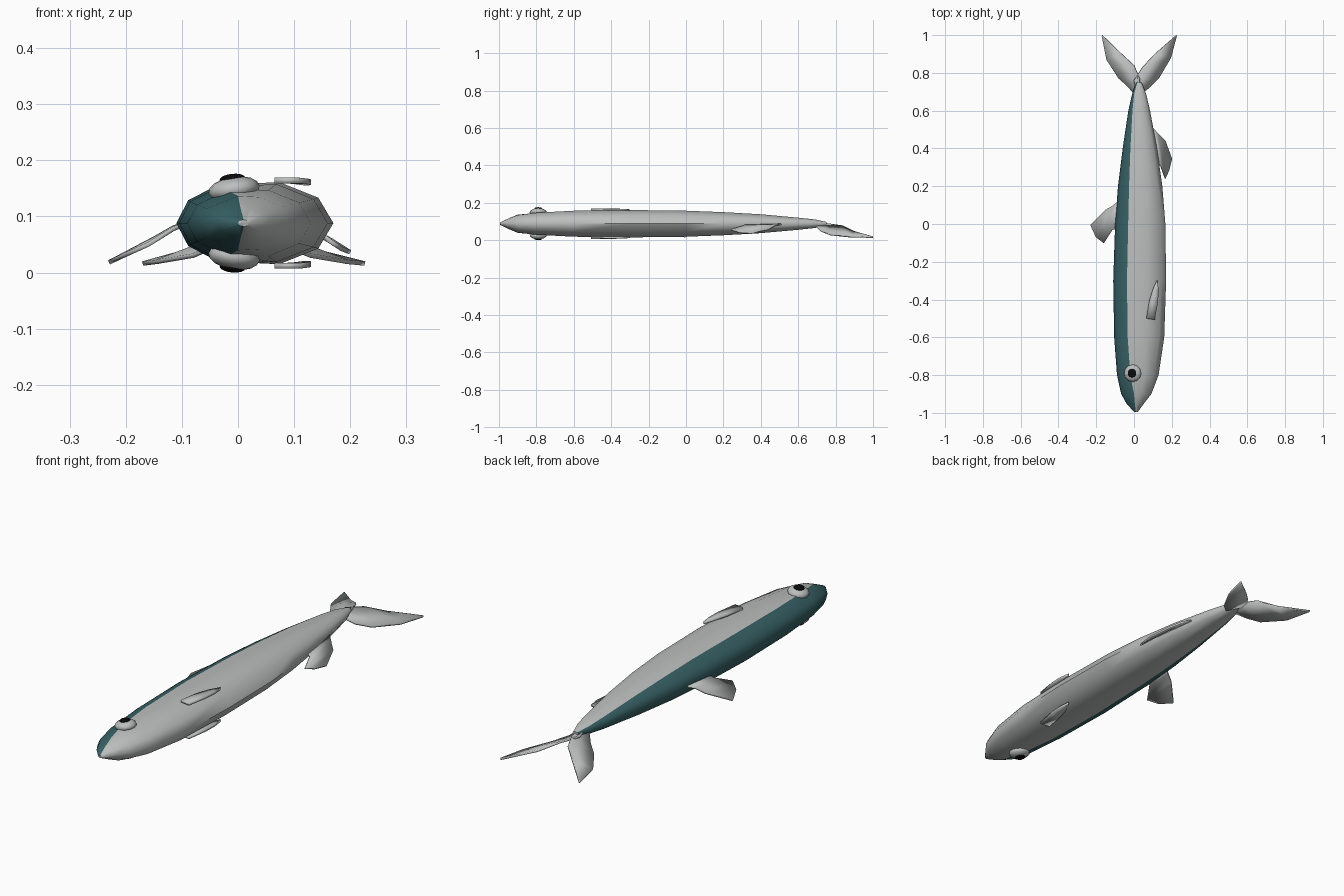
import bpy, math

def material(name, rgb):
    m = bpy.data.materials.new(name)
    m.diffuse_color = (*rgb, 1)
    return m

SILVER = material("silver grey", (0.50, 0.52, 0.51))
TEAL = material("dark teal", (0.038, 0.12, 0.13))
BLACK = material("pupil black", (0.003, 0.003, 0.003))
MID = 0.088  # height of the fish's mirror plane (it lies on its side)

def make(name, verts, faces, mats):
    me = bpy.data.meshes.new(name)
    me.from_pydata(verts, [], faces)
    for m in mats:
        me.materials.append(m)
    ob = bpy.data.objects.new(name, me)
    bpy.context.collection.objects.link(ob)
    return ob

def smooth(ob, angle):
    bpy.ops.object.select_all(action='DESELECT')
    ob.select_set(True)
    bpy.context.view_layer.objects.active = ob
    bpy.ops.object.shade_smooth_by_angle(angle=math.radians(angle))

# Body: ten-sided rings; y, left x, right x, half height, colour boundary (-1..1)
stations = [
    (-0.995, 0.000, 0.020, 0.006, 0.0), (-0.95, -0.040, 0.053, 0.028, -0.05),
    (-0.90, -0.068, 0.092, 0.049, -0.15), (-0.80, -0.090, 0.130, 0.062, -0.36),
    (-0.60, -0.105, 0.160, 0.073, -0.46), (-0.30, -0.110, 0.170, 0.077, -0.48),
    (0.00, -0.100, 0.166, 0.073, -0.48), (0.20, -0.085, 0.150, 0.065, -0.50),
    (0.40, -0.060, 0.122, 0.053, -0.55), (0.60, -0.030, 0.085, 0.034, -0.62),
    (0.69, -0.010, 0.064, 0.024, -0.70), (0.75, 0.012, 0.040, 0.010, -0.6)]
verts, faces = [], []
for y, x0, x1, h, b in stations:
    split = math.acos(b)
    half = [0, math.radians(36), math.radians(72), split, math.radians(148), math.pi]
    ring = half + [-a for a in reversed(half[1:-1])]
    for a in ring:
        verts.append(((x0 + x1) / 2 + (x1 - x0) / 2 * math.cos(a), y, MID + h * math.sin(a)))
for i in range(len(stations) - 1):
    for k in range(10):
        n = (k + 1) % 10
        faces.append((i * 10 + k, i * 10 + n, i * 10 + 10 + n, i * 10 + 10 + k))
faces += [tuple(range(9, -1, -1)), tuple(range(len(verts) - 10, len(verts)))]
body = make("body", verts, faces, [SILVER, TEAL])
for i, p in enumerate(body.data.polygons):
    if i < len(faces) - 2 and 3 <= i % 10 <= 6:
        p.material_index = 1  # dark back
smooth(body, 60)

# Fins: a strip between two edges, thickened
def fin(name, edge_a, edge_b, thick=0.008):
    n = len(edge_a)
    ob = make(name, edge_a + edge_b,
              [(i, i + 1, n + i + 1, n + i) for i in range(n - 1)], [SILVER])
    mod = ob.modifiers.new("thickness", 'SOLIDIFY')
    mod.thickness = thick
    mod.offset = 0
    smooth(ob, 40)
    return ob

fin("dorsal_fin",
    [(-0.085, 0.12, .09), (-0.115, 0.095, .08), (-0.15, 0.075, .06), (-0.23, -0.005, .018)],
    [(-0.085, -0.03, .09), (-0.115, -0.03, .078), (-0.16, -0.10, .05), (-0.20, -0.07, .032)])
fin("anal_fin",
    [(0.10, 0.51, .085), (0.125, 0.48, .08), (0.165, 0.44, .058), (0.20, 0.345, .036)],
    [(0.12, 0.32, .085), (0.14, 0.31, .076), (0.165, 0.24, .055), (0.185, 0.285, .042)])
fin("tail_fin_left",
    [(0.03, 0.70, .095), (0.03, 0.77, .085), (0.0, 0.84, .075), (-0.065, 0.90, .045), (-0.168, 1.0, .016)],
    [(0.0, 0.69, .08), (-0.035, 0.73, .05), (-0.08, 0.77, .03), (-0.145, 0.87, .019), (-0.17, 0.995, .016)])
fin("tail_fin_right",
    [(0.01, 0.70, .095), (0.0, 0.76, .085), (0.045, 0.83, .075), (0.11, 0.90, .045), (0.224, 1.0, .016)],
    [(0.04, 0.69, .08), (0.08, 0.72, .05), (0.13, 0.77, .03), (0.195, 0.88, .019), (0.226, 0.995, .016)])

# Parts on both flanks: pectoral fins, eyes and pupils
def squashed_ball(name, loc, size, mat, tilt):
    bpy.ops.mesh.primitive_uv_sphere_add(segments=12, ring_count=8, radius=1, location=loc,
                                         scale=size, rotation=(0, tilt, 0))
    ob = bpy.context.object
    ob.name = name
    ob.data.materials.append(mat)
    smooth(ob, 60)

for side, word in ((1, "upper"), (-1, "lower")):
    def at(x, y, z):
        return (x, y, MID + side * z)
    fin(word + "_pectoral_fin",
        [at(0.12, -0.30, .072), at(0.098, -0.35, .075), at(0.08, -0.41, .076), at(0.065, -0.50, .076)],
        [at(0.124, -0.30, .072), at(0.13, -0.35, .073), at(0.127, -0.41, .074), at(0.11, -0.507, .076)], 0.01)
    squashed_ball(word + "_eye", at(-0.007, -0.79, .060), (.046, .046, .023), SILVER, side * -0.15)
    squashed_ball(word + "_pupil", at(-0.010, -0.79, .079), (.023, .023, .009), BLACK, side * -0.1)
